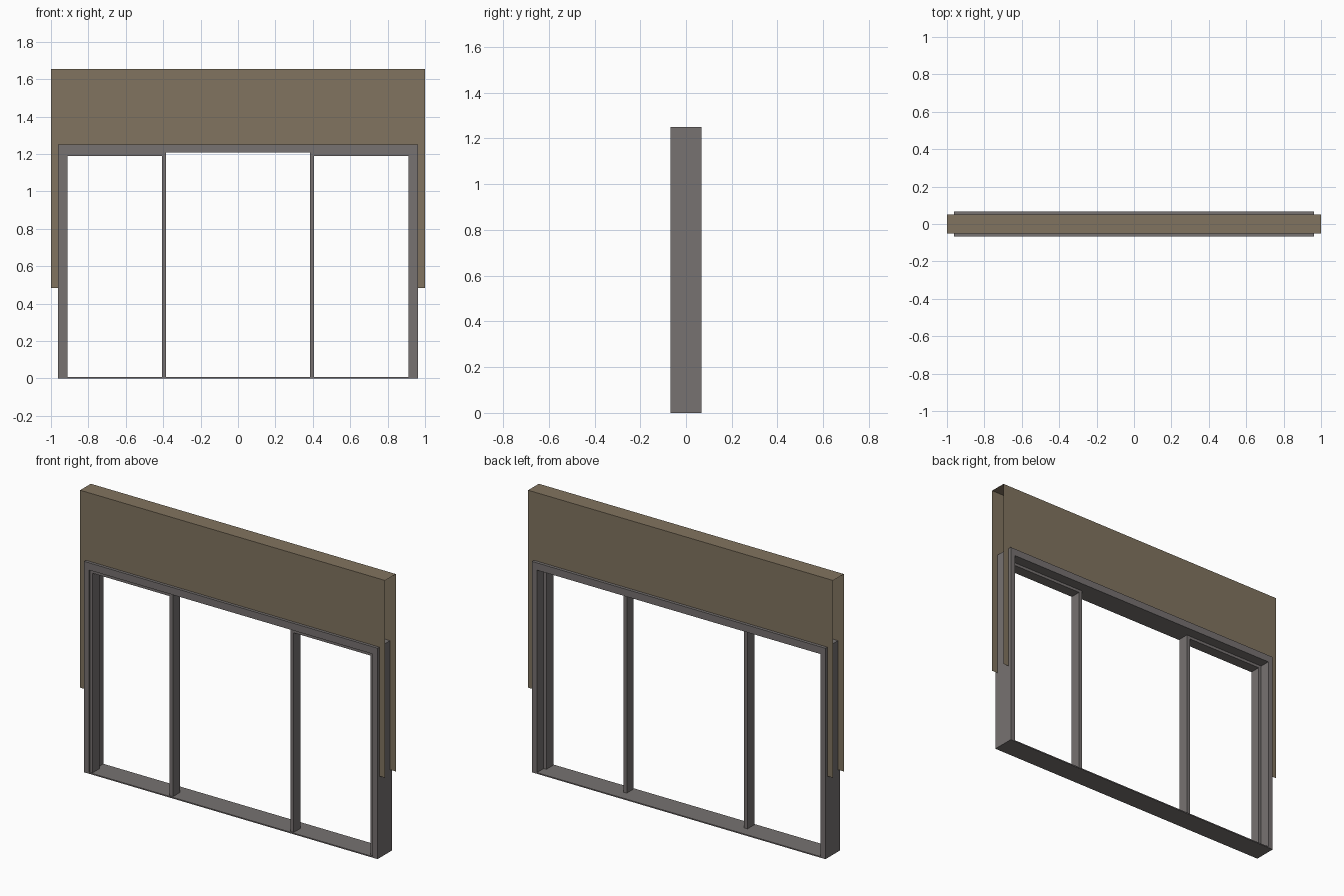
import bpy, bmesh

if "Cube" in bpy.data.objects:
    bpy.data.objects.remove(bpy.data.objects["Cube"])

def material(name, rgb):
    m = bpy.data.materials.new(name)
    m.diffuse_color = (*rgb, 1)
    m.use_nodes = True
    m.node_tree.nodes["Principled BSDF"].inputs["Base Color"].default_value = m.diffuse_color
    return m

WALL = material("wall brown", (0.222, 0.175, 0.115))
FRAME = material("frame grey", (0.184, 0.168, 0.165))

def finish(bm, name, mat):
    me = bpy.data.meshes.new(name)
    bm.to_mesh(me)
    bm.free()
    me.materials.append(mat)
    ob = bpy.data.objects.new(name, me)
    bpy.context.collection.objects.link(ob)
    return ob

def box(name, x, y, z, mat=FRAME):
    bm = bmesh.new()
    bmesh.ops.create_cube(bm, size=1)
    for v in bm.verts:
        v.co = [lo + (c + 0.5) * (hi - lo) for c, (lo, hi) in zip(v.co, (x, y, z))]
    return finish(bm, name, mat)

def arch(name, outer, inner, z0, zin, zout, y0, y1):
    """Solid upside-down U standing in the xz plane."""
    bm = bmesh.new()
    pts = [(-outer, z0), (-inner, z0), (-inner, zin), (inner, zin),
           (inner, z0), (outer, z0), (outer, zout), (-outer, zout)]
    face = bm.faces.new([bm.verts.new((x, y0, z)) for x, z in pts])
    if y1 is not None:
        ext = bmesh.ops.extrude_face_region(bm, geom=[face])
        for v in ext["geom"]:
            if isinstance(v, bmesh.types.BMVert):
                v.co.y = y1
        bmesh.ops.recalc_face_normals(bm, faces=bm.faces[:])
    return finish(bm, name, FRAME if y1 is not None else WALL)

# Wall: two thin skins with open ends and a top sheet
for side, y in (("front", -0.05), ("back", 0.05)):
    skin = arch(f"wall_{side}", 1.0, 0.962, 0.485, 1.248, 1.655, y, None)
    if side == "back":
        skin.data.flip_normals()
bm = bmesh.new()
bm.faces.new([bm.verts.new(p) for p in
              ((-1, -.05, 1.655), (1, -.05, 1.655), (1, .05, 1.655), (-1, .05, 1.655))])
finish(bm, "wall_top", WALL)

# Outer frame and thin sill
arch("outer_frame", 0.962, 0.93, 0, 1.207, 1.25, -0.067, 0.068)
box("sill", (-0.93, 0.93), (-0.067, 0.068), (0, 0.007))

# Side panels, set in the front half of the frame
for s, side in ((-1, "left"), (1, "right")):
    def span(a, b):
        return tuple(sorted((s * a, s * b)))
    box(f"{side}_outer_stile", span(0.912, 0.93), (-0.06, 0.005), (0.007, 1.207))
    box(f"{side}_inner_stile", span(0.385, 0.407), (-0.06, 0.005), (0.007, 1.207))
    box(f"{side}_top_rail", span(0.407, 0.912), (-0.06, 0.005), (1.19, 1.207))
